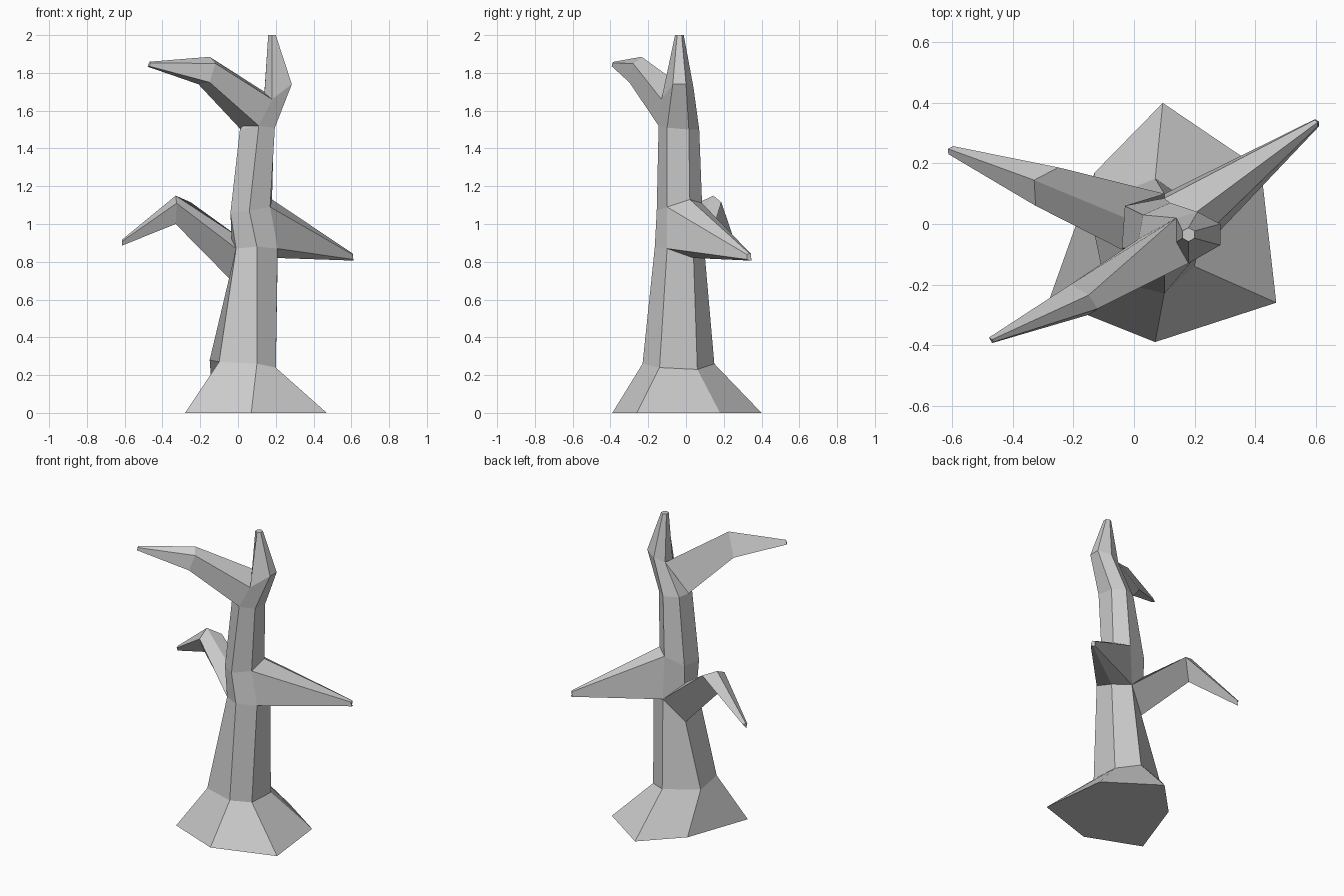
import bpy, bmesh
from mathutils import Vector

if "Cube" in bpy.data.objects:
    bpy.data.objects.remove(bpy.data.objects["Cube"])


def loft(name, rings, cap_start=True):
    """Join rings of equal point count with faces and close the ends."""
    bm = bmesh.new()
    loops = [[bm.verts.new(p) for p in r] for r in rings]
    n = len(loops[0])
    for a, b in zip(loops, loops[1:]):
        for i in range(n):
            j = (i + 1) % n
            bm.faces.new((a[i], a[j], b[j], b[i]))
    if cap_start:
        bm.faces.new(loops[0])
    bm.faces.new(loops[-1])
    bmesh.ops.recalc_face_normals(bm, faces=bm.faces)
    me = bpy.data.meshes.new(name)
    bm.to_mesh(me)
    bm.free()
    ob = bpy.data.objects.new(name, me)
    bpy.context.collection.objects.link(ob)
    return ob


def tip(section, centre, radius):
    """Shrink a section to a small blunt end at the given centre."""
    pts = [Vector(p) for p in section]
    mid = sum(pts, Vector()) / len(pts)
    size = max((p - mid).length for p in pts)
    return [Vector(centre) + (p - mid) * (radius / size) for p in pts]


# Trunk: six-sided rings from flared roots to the blunt top
roots = [(.47, -.26, 0), (.42, .18, 0), (.095, .40, 0),
         (-.13, .17, 0), (-.28, -.25, 0), (.07, -.39, 0)]
foot = [(.20, -.14, .24), (.20, .06, .23), (.07, .15, .26),
        (-.15, .06, .28), (-.10, -.18, .27), (.10, -.23, .26)]
low = [(.21, -.10, .87), (.21, .04, .82), (.10, .10, .83),
       (-.025, .04, .69), (-.01, -.10, .87), (.10, -.165, .88)]
mid = [(.17, -.10, 1.09), (.18, .02, 1.13), (.10, .085, 1.11),
       (-.03, .06, 1.07), (-.04, -.08, 1.06), (.06, -.155, 1.07)]
neck = [(.195, -.10, 1.51), (.19, .015, 1.50), (.12, .07, 1.50),
        (.03, .03, 1.50), (.01, -.08, 1.50), (.11, -.145, 1.52)]
fork = [(.285, -.07, 1.74), (.285, .00, 1.74), (.21, .04, 1.72),
        (.14, .02, 1.70), (.14, -.06, 1.69), (.18, -.13, 1.66)]
top = [(.20, -.047, 2), (.20, -.023, 2), (.18, -.012, 2),
       (.16, -.023, 2), (.16, -.047, 2), (.18, -.058, 2)]
loft("trunk", [roots, foot, low, mid, neck, fork, top])

# Straight right branch grows from two trunk sides
right = [mid[0], mid[1], mid[2], low[2], low[1], low[0]]
loft("right_branch", [right, tip(right, (.605, .335, .825), .022)], False)

# Lower left branch rises then bends down
left = [low[4], (.02, .0, .92), low[2], low[3]]
elbow = [(-.325, .06, 1.11), (-.33, .145, 1.15),
         (-.25, .187, 1.115), (-.33, .12, 1.0)]
loft("left_branch", [left, elbow, tip(elbow, (-.61, .245, .905), .02)], False)

# Upper branch forks forward and left from the neck
upper = [fork[5], (.14, .02, 1.70), (.015, -.05, 1.50), neck[5]]
bend = [(-.12, -.28, 1.85), (-.15, -.235, 1.885),
        (-.21, -.20, 1.74), (-.15, -.30, 1.75)]
loft("upper_branch", [upper, bend, tip(bend, (-.47, -.385, 1.845), .018)], False)
